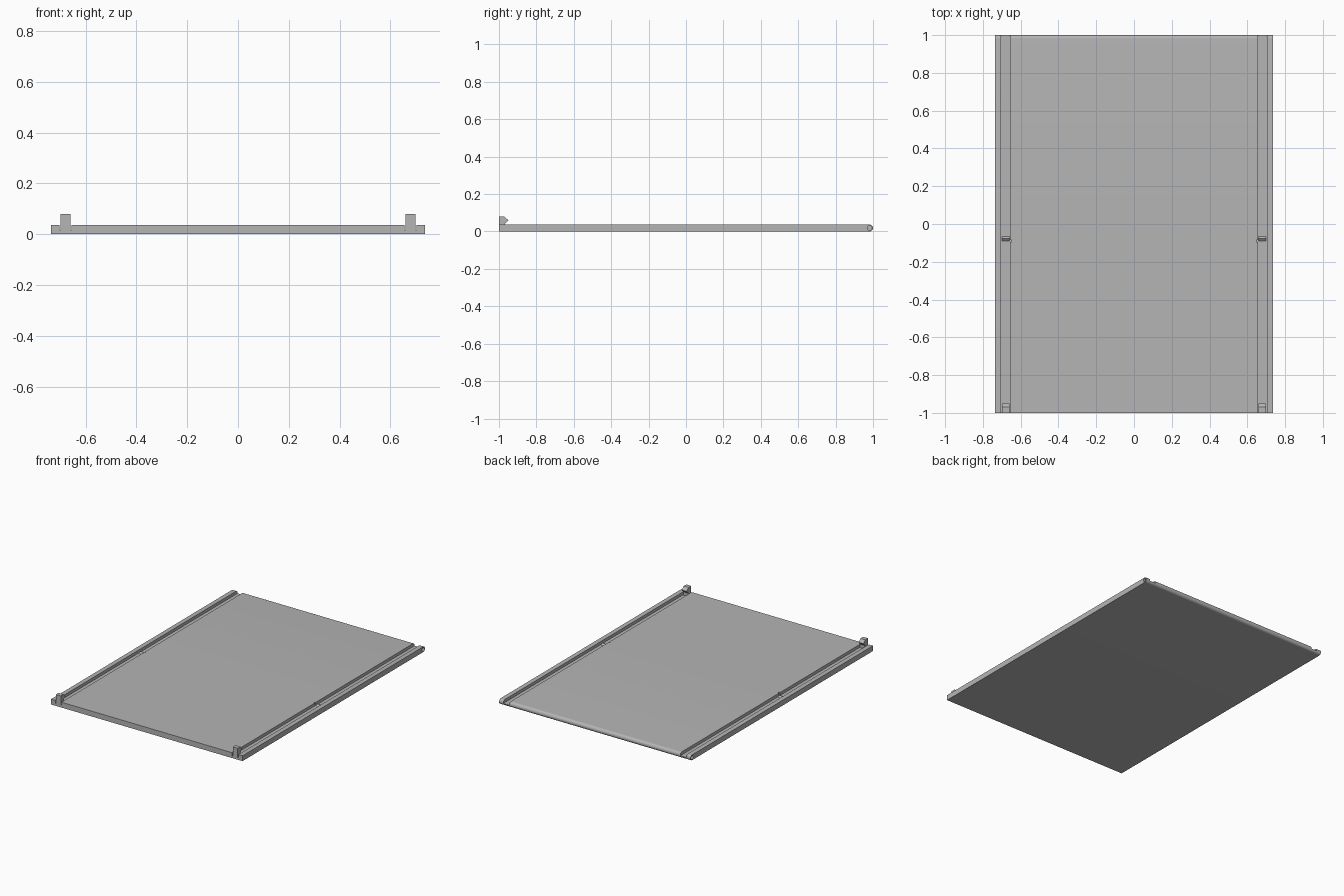
import bpy, bmesh, math

cube = bpy.data.objects.get("Cube")
if cube:
    bpy.data.objects.remove(cube)

grey = bpy.data.materials.new("plain grey")
grey.use_nodes = True
colour = (0.46, 0.46, 0.46, 1)
grey.diffuse_color = colour
grey.node_tree.nodes["Principled BSDF"].inputs["Base Color"].default_value = colour


def prism(name, profile, x0, x1):
    """Extrude a (y, z) profile from x0 to x1."""
    bm = bmesh.new()
    face = bm.faces.new([bm.verts.new((x0, y, z)) for y, z in profile])
    out = bmesh.ops.extrude_face_region(bm, geom=[face])
    moved = [v for v in out["geom"] if isinstance(v, bmesh.types.BMVert)]
    bmesh.ops.translate(bm, verts=moved, vec=(x1 - x0, 0, 0))
    bmesh.ops.recalc_face_normals(bm, faces=bm.faces)
    mesh = bpy.data.meshes.new(name)
    bm.to_mesh(mesh)
    bm.free()
    mesh.materials.append(grey)
    obj = bpy.data.objects.new(name, mesh)
    bpy.context.collection.objects.link(obj)
    return obj


def arc(cy, cz, r, start, end, steps):
    return [(cy + r * math.cos(a), cz + r * math.sin(a))
            for a in (math.radians(start + (end - start) * i / steps)
                      for i in range(steps + 1))]


def rect(y0, y1, z0, z1):
    return [(y0, z0), (y1, z0), (y1, z1), (y0, z1)]


def cut(target, cutter):
    """Cut a shape out of the target and discard the cutter."""
    cutter.hide_render = True
    mod = target.modifiers.new("cut", "BOOLEAN")
    mod.operation = "DIFFERENCE"
    mod.solver = "EXACT"
    mod.object = cutter
    bpy.context.view_layer.objects.active = target
    bpy.ops.object.modifier_apply(modifier=mod.name)
    bpy.data.objects.remove(cutter)


HALF, T, FLOOR = 0.735, 0.037, 0.016
R = T / 2

# Flat panel with a rounded back edge
panel = prism("panel", [(-1, T), (-1, 0)] + arc(1 - R, R, R, -90, 90, 16), -HALF, HALF)

for side, word in ((1, "left"), (-1, "right")):
    # Guide groove, with a small notch in its inner wall
    cut(panel, prism("groove_cutter", rect(-1.1, 1.1, FLOOR, 0.1), side * 0.656, side * 0.703))
    cut(panel, prism("notch_cutter", rect(-0.095, -0.085, FLOOR + 0.002, 0.1),
                     side * 0.648, side * 0.67))
    # Pivot hole in the outer edge
    cut(panel, prism("hole_cutter", arc(1 - R, R, 0.012, 0, 345, 23), side * 0.715, side * 0.8))

    # Hooked stop at the front of the groove
    prism(word + "_hook", [(-1, 0.01), (-0.968, 0.01), (-0.968, 0.04),
                           (-0.95, 0.06), (-0.97, 0.079), (-1, 0.079)],
          side * 0.66, side * 0.698)
    # Low detent ridge in the groove
    prism(word + "_detent", [(-0.095, 0.012), (-0.06, 0.012), (-0.0775, 0.026)],
          side * 0.66, side * 0.698)

# Smooth the rounded edge and the holes
bpy.ops.object.select_all(action="DESELECT")
panel.select_set(True)
bpy.context.view_layer.objects.active = panel
bpy.ops.object.shade_smooth_by_angle(angle=math.radians(30))
